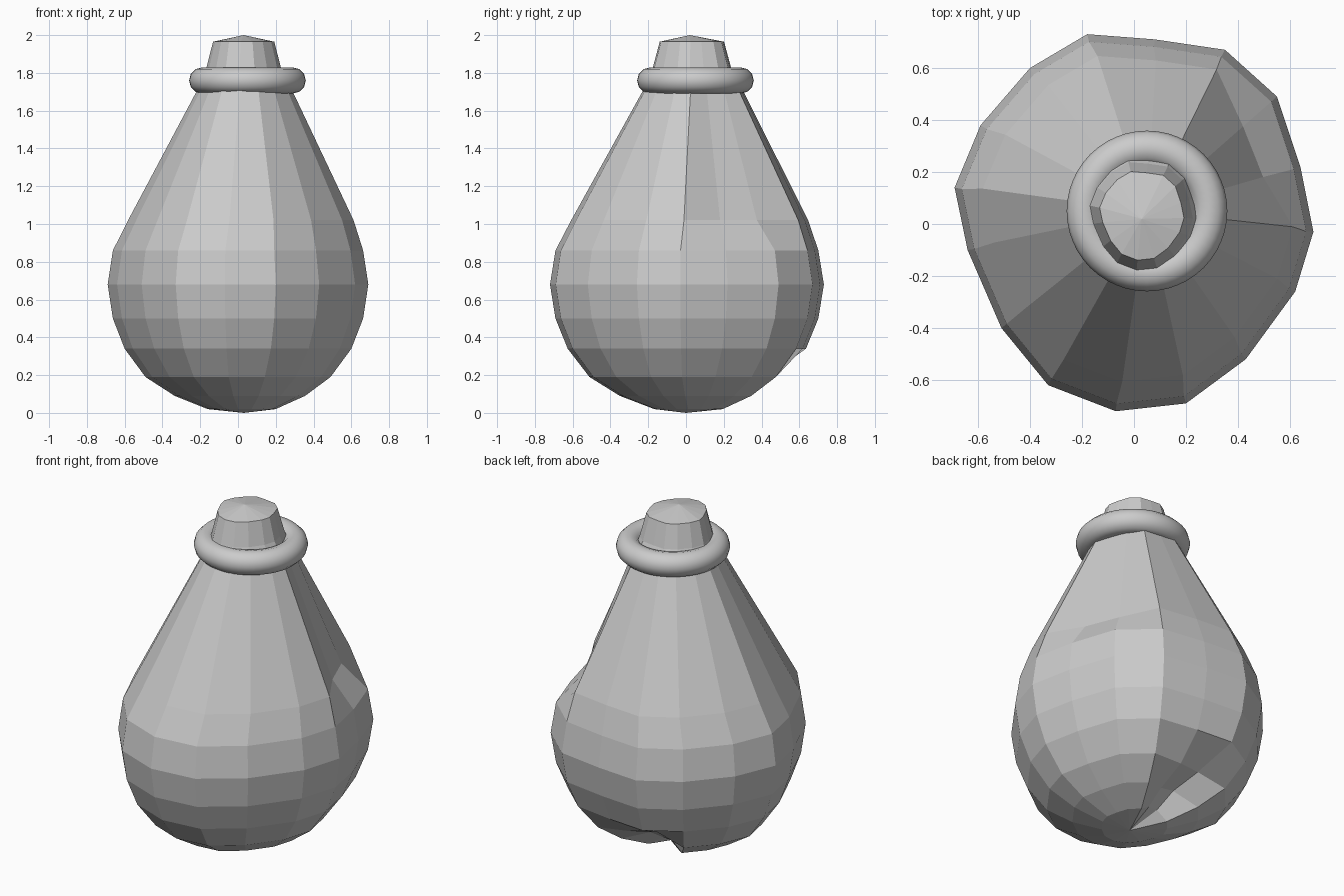
import bpy, bmesh, math
from mathutils import Vector

if "Cube" in bpy.data.objects:
    bpy.data.objects.remove(bpy.data.objects["Cube"])

# Widest outline of the sack, seen from above (16 uneven sides)
OUTLINE = [Vector(p) for p in (
    (.69, -.03), (.64, .22), (.55, .49), (.35, .67), (.08, .71), (-.18, .73),
    (-.40, .60), (-.59, .38), (-.69, .14), (-.64, -.10), (-.51, -.40),
    (-.33, -.62), (-.07, -.72), (.20, -.69), (.43, -.52), (.62, -.26))]

# Profile: height, relative radius, centre drift
PROFILE = [(.02, .26, .02), (.09, .50, .01), (.19, .71, 0), (.34, .87, 0),
           (.50, .96, 0), (.68, 1, 0), (.86, .96, 0), (1.02, .865, .015),
           (1.70, .37, .035), (1.83, .285, .03), (1.965, .235, .03)]

# Dents in the cloth: (ring, side) -> (radius factor, lift)
DENTS = {(7, 1): (.87, 0), (7, 2): (.85, 0), (8, 1): (.93, 0), (8, 2): (.93, 0),
         (0, 5): (.8, .05), (0, 4): (.8, .05), (1, 4): (.75, .05),
         (1, 5): (.7, .07), (2, 5): (.8, .04), (2, 4): (.9, .02)}


def make_sack():
    bm = bmesh.new()
    rings = []
    for i, (z, r, d) in enumerate(PROFILE):
        ring = []
        for k, p in enumerate(OUTLINE):
            f, lift = DENTS.get((i, k), (1, 0))
            ring.append(bm.verts.new((p.x * r * f + d, p.y * r * f + d, z + lift)))
        rings.append(ring)
    n = len(OUTLINE)
    for a, b in zip(rings, rings[1:]):
        for k in range(n):
            j = (k + 1) % n
            bm.faces.new((a[k], a[j], b[j], b[k]))
    bottom = bm.verts.new((.03, 0, 0))
    top = bm.verts.new((.03, .02, 2))
    for k in range(n):
        j = (k + 1) % n
        bm.faces.new((bottom, rings[0][j], rings[0][k]))
        bm.faces.new((top, rings[-1][k], rings[-1][j]))
    bmesh.ops.recalc_face_normals(bm, faces=bm.faces[:])
    mesh = bpy.data.meshes.new("sack")
    bm.to_mesh(mesh)
    bm.free()
    obj = bpy.data.objects.new("sack", mesh)
    bpy.context.collection.objects.link(obj)


make_sack()

# Tie ring round the neck
bpy.ops.mesh.primitive_torus_add(location=(.05, .05, 1.76), major_radius=.24,
                                 minor_radius=.069, major_segments=48,
                                 minor_segments=12)
bpy.context.object.name = "neck_ring"
bpy.ops.object.shade_smooth_by_angle(angle=math.radians(40))
